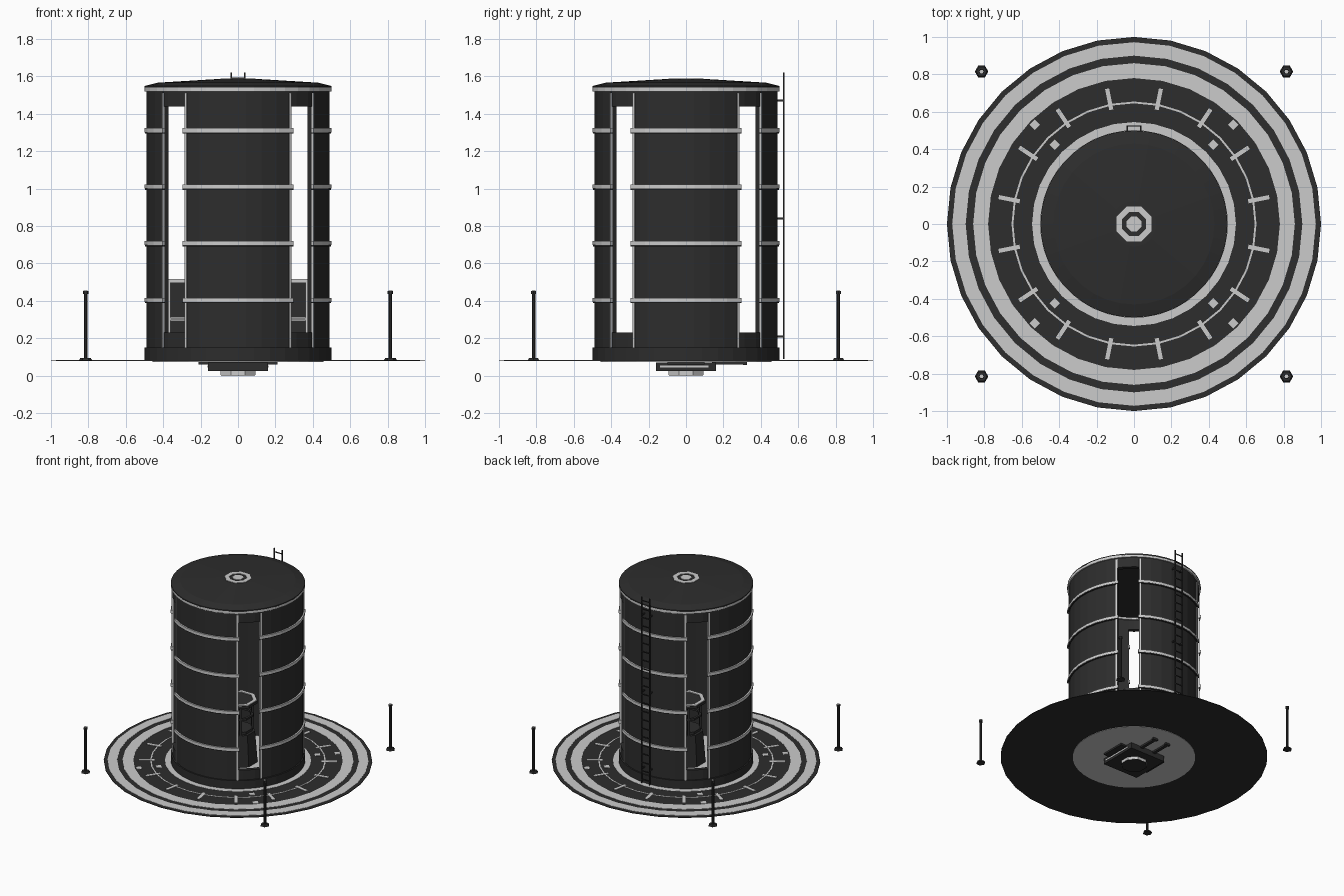
import bpy, bmesh, math
from mathutils import Matrix, Vector

cube = bpy.data.objects.get("Cube")
if cube:
    bpy.data.objects.remove(cube, do_unlink=True)


def material(name, value):
    m = bpy.data.materials.new(name)
    m.use_nodes = True
    color = (value, value, value, 1)
    m.diffuse_color = color
    m.node_tree.nodes["Principled BSDF"].inputs["Base Color"].default_value = color
    return m


DARK = material("charcoal", 0.026)
LIGHT = material("light grey", 0.6)


def finish(name, bm, mat):
    bmesh.ops.recalc_face_normals(bm, faces=bm.faces)
    mesh = bpy.data.meshes.new(name)
    bm.to_mesh(mesh)
    bm.free()
    mesh.materials.append(mat)
    obj = bpy.data.objects.new(name, mesh)
    bpy.context.collection.objects.link(obj)
    return obj


def sweep(name, profile, mat, sides=36, start=0, span=360):
    """Turn a closed (radius, height) profile about z, fully or in part."""
    bm = bmesh.new()
    full = span == 360
    rows = []
    for i in range(sides if full else sides + 1):
        a = math.radians(start + span * i / sides)
        rows.append([bm.verts.new((r * math.cos(a), r * math.sin(a), z)) for r, z in profile])
    n = len(profile)
    for i in range(sides):
        p, q = rows[i], rows[(i + 1) % len(rows)]
        for j in range(n):
            k = (j + 1) % n
            bm.faces.new((p[j], p[k], q[k], q[j]))
    if not full:
        bm.faces.new(rows[0])
        bm.faces.new(rows[-1])
    return finish(name, bm, mat)


def ring(name, r0, r1, z0, z1, mat, **arc):
    return sweep(name, [(r0, z0), (r1, z0), (r1, z1), (r0, z1)], mat, **arc)


def box(name, center, size, mat, turn=0):
    """Box placed at center, then turned about the z axis."""
    bm = bmesh.new()
    bmesh.ops.create_cube(bm, size=1)
    bmesh.ops.scale(bm, vec=Vector(size), verts=bm.verts)
    bmesh.ops.translate(bm, vec=Vector(center), verts=bm.verts)
    bmesh.ops.rotate(bm, matrix=Matrix.Rotation(math.radians(turn), 3, "Z"), verts=bm.verts)
    return finish(name, bm, mat)


def prism(name, x, y, z0, z1, r, sides, mat, top=None):
    bm = bmesh.new()
    bmesh.ops.create_cone(bm, cap_ends=True, segments=sides, radius1=r,
                          radius2=r if top is None else top, depth=z1 - z0)
    bmesh.ops.rotate(bm, matrix=Matrix.Rotation(math.pi / sides, 3, "Z"), verts=bm.verts)
    bmesh.ops.translate(bm, vec=(x, y, (z0 + z1) / 2), verts=bm.verts)
    return finish(name, bm, mat)


# Ground pad with painted rings
ring("pad", 0.45, 1.0, 0.077, 0.081, DARK, sides=32)
for r0, r1 in [(0.90, 0.972), (0.78, 0.86), (0.645, 0.655), (0.49, 0.545)]:
    ring("pad_stripe", r0, r1, 0.0805, 0.083, LIGHT, sides=32)
for i in range(16):
    box("pad_tick", (0.68, 0, 0.082), (0.115, 0.022, 0.004), LIGHT, 22.5 * (i + 0.5))
for i in range(4):
    for r in (0.6, 0.75):
        box("pad_marker", (r, 0, 0.082), (0.04, 0.04, 0.004), LIGHT, 45 + 90 * i)

# Tower base and inner floor
prism("floor", 0, 0, 0.074, 0.088, 0.46, 36, LIGHT)
ring("base_ring", 0.455, 0.5, 0.08, 0.15, DARK)
ring("sill_ring", 0.457, 0.488, 0.15, 0.23, DARK)
ring("lintel_ring", 0.457, 0.488, 1.44, 1.525, DARK)

# Four wall panels with bands and edge trims
for i in range(4):
    mid = 90 * i
    ring("wall_panel", 0.455, 0.49, 0.14, 1.525, DARK, sides=7, start=mid - 35, span=70)
    for z in (0.405, 0.708, 1.01, 1.312):
        ring("wall_band", 0.485, 0.502, z - 0.011, z + 0.011, LIGHT,
             sides=7, start=mid - 36.3, span=72.6)
        ring("band_shadow_lip", 0.485, 0.500, z - 0.017, z - 0.011, DARK,
             sides=7, start=mid - 36.3, span=72.6)
    for side in (-1, 1):
        box("opening_trim", (0.488, 0, 0.82), (0.012, 0.013, 1.38), LIGHT, mid + side * 34.6)

# Roof
ring("roof_rim", 0.44, 0.5, 1.52, 1.54, LIGHT)
sweep("roof", [(0.001, 1.535), (0.5, 1.535), (0.5, 1.548), (0.43, 1.566),
               (0.12, 1.585), (0.001, 1.585)], DARK)
ring("roof_emblem_ring", 0.068, 0.102, 1.58, 1.589, LIGHT, sides=8, start=22.5)
prism("roof_emblem_center", 0, 0, 1.58, 1.589, 0.042, 8, LIGHT)

# Back ladder
for x in (-0.035, 0.035):
    box("ladder_rail", (x, 0.523, 0.855), (0.008, 0.008, 1.53), DARK)
    for z in (0.21, 0.84, 1.47):
        box("ladder_bracket", (x, 0.503, z), (0.008, 0.04, 0.01), DARK)
for i in range(22):
    box("ladder_rung", (0, 0.523, 0.12 + 0.07 * i), (0.07, 0.006, 0.007), DARK)

# Corner posts
for x in (-0.815, 0.815):
    for y in (-0.815, 0.815):
        prism("post_foot", x, y, 0.08, 0.094, 0.036, 6, DARK, top=0.028)
        prism("post", x, y, 0.09, 0.44, 0.0105, 8, DARK)
        prism("post_cap", x, y, 0.435, 0.452, 0.015, 6, DARK)
        prism("post_tip", x, y, 0.45, 0.454, 0.011, 6, LIGHT)

# Central pedestal inside the tower
prism("pedestal", 0, 0, 0.085, 0.34, 0.15, 8, DARK, top=0.13)
prism("pedestal_top", 0, 0, 0.34, 0.36, 0.11, 8, DARK)
for i in range(4):
    box("pedestal_post", (0.11, 0, 0.46), (0.018, 0.018, 0.24), DARK, 45 + 90 * i)
ring("pedestal_brace", 0.1, 0.12, 0.46, 0.475, DARK, sides=8, start=22.5)
prism("upper_plate", 0, 0, 0.57, 0.59, 0.15, 8, DARK)
ring("upper_plate_emblem", 0.115, 0.145, 0.588, 0.596, LIGHT, sides=8, start=22.5)

# Consoles against the side walls
for s in (-1, 1):
    box("console_top", (s * 0.325, 0, 0.508), (0.11, 0.2, 0.018), LIGHT)
    box("console_cabinet", (s * 0.315, 0, 0.405), (0.09, 0.19, 0.19), DARK)
    box("console_trim", (s * 0.315, 0, 0.303), (0.095, 0.2, 0.012), LIGHT)
    box("console_foot", (s * 0.33, 0, 0.19), (0.11, 0.18, 0.21), DARK)
    for y in (-0.1, 0.1):
        box("console_post", (s * 0.368, y, 0.29), (0.012, 0.012, 0.42), LIGHT)

# Machinery under the floor
box("under_plate", (0, 0, 0.068), (0.42, 0.2, 0.016), DARK)
box("under_block", (0, 0, 0.048), (0.32, 0.32, 0.046), DARK)
for s in (-1, 1):
    box("under_block_trim", (s * 0.161, -0.01, 0.048), (0.004, 0.26, 0.01), LIGHT)
    box("under_fork", (s * 0.06, 0.23, 0.065), (0.025, 0.18, 0.014), DARK)
    box("under_fork_tip", (s * 0.06, 0.315, 0.067), (0.04, 0.02, 0.02), DARK)
prism("under_hub", 0, 0, 0.003, 0.027, 0.1, 8, LIGHT)
prism("under_hub_cap", 0, 0, 0.0, 0.004, 0.098, 8, DARK)
